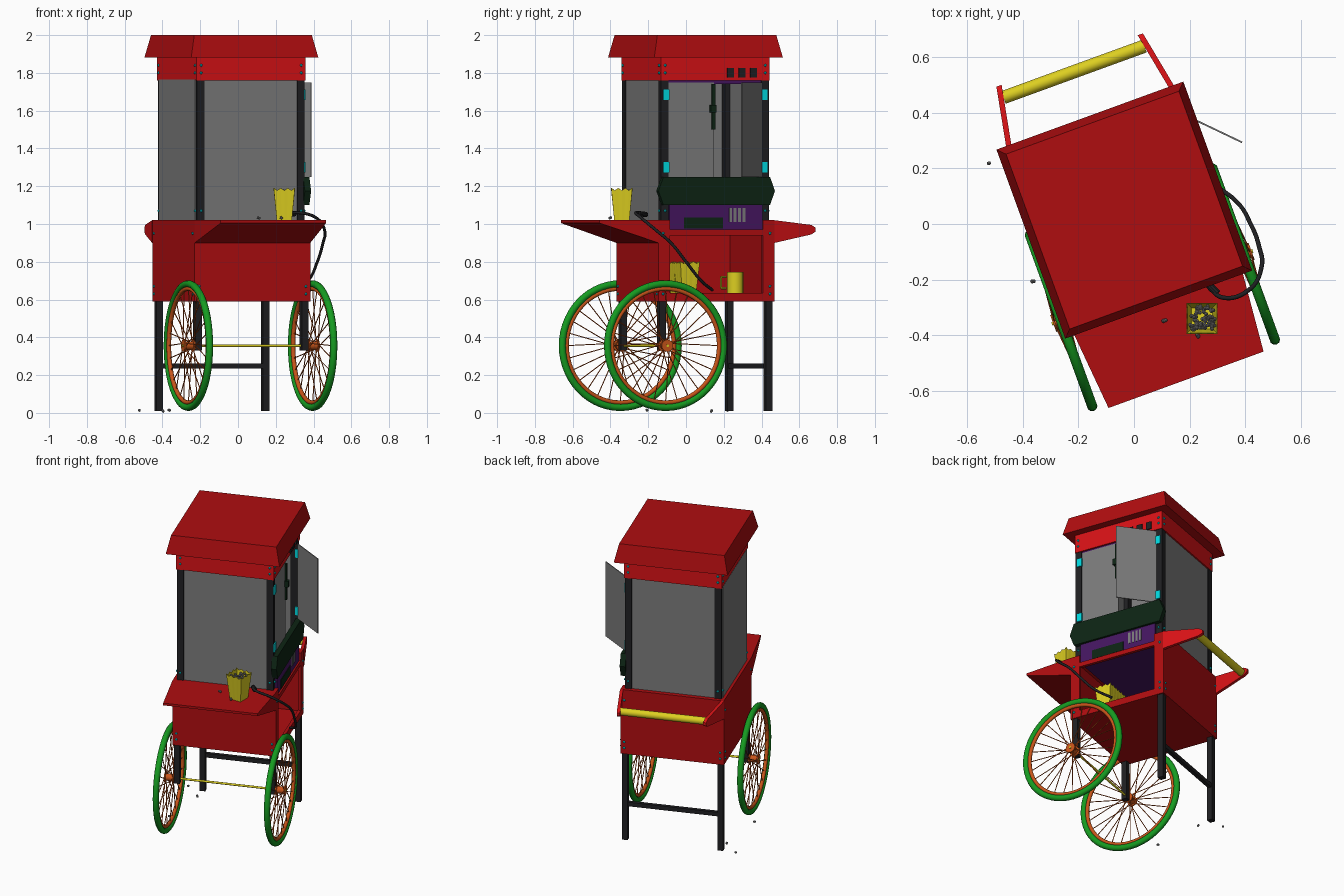
import bpy, bmesh, math, random
from mathutils import Matrix, Vector

random.seed(4)
cube = bpy.data.objects.get("Cube")
if cube:
    bpy.data.objects.remove(cube, do_unlink=True)

# The cart stands turned about the vertical axis
TURN = Matrix.Translation((-0.035, 0.05, 0)) @ Matrix.Rotation(math.radians(20), 4, 'Z')


def material(name, rgb):
    m = bpy.data.materials.new(name)
    m.use_nodes = True
    m.diffuse_color = (*rgb, 1)
    m.node_tree.nodes["Principled BSDF"].inputs["Base Color"].default_value = (*rgb, 1)
    return m


RED = material("deep red", (0.43, 0.004, 0.005))
BRIGHT = material("bright red", (0.68, 0.006, 0.008))
BLACK = material("black", (0.014, 0.014, 0.016))
GLASS = material("glass grey", (0.2, 0.2, 0.2))
YELLOW = material("yellow", (0.72, 0.62, 0.015))
GREEN = material("tyre green", (0.008, 0.33, 0.015))
ORANGE = material("orange", (0.58, 0.09, 0.01))
DARK = material("dark green", (0.004, 0.018, 0.007))
PURPLE = material("purple", (0.06, 0.008, 0.12))
CYAN = material("cyan", (0, 0.7, 0.75))


def make(name, mat, build, smooth=False, turned=True):
    bm = bmesh.new()
    build(bm)
    bmesh.ops.recalc_face_normals(bm, faces=bm.faces)
    me = bpy.data.meshes.new(name)
    bm.to_mesh(me)
    bm.free()
    me.materials.append(mat)
    if smooth:
        me.shade_smooth()
        me.set_sharp_from_angle(angle=math.radians(40))
    ob = bpy.data.objects.new(name, me)
    bpy.context.collection.objects.link(ob)
    if turned:
        ob.matrix_world = TURN
    return ob


def box(bm, x0, x1, y0, y1, z0, z1, inset=0):
    vs = bmesh.ops.create_cube(bm, size=1)["verts"]
    for v in vs:
        i = inset if v.co.z > 0 else 0
        v.co = (x1 - i if v.co.x > 0 else x0 + i, y1 - i if v.co.y > 0 else y0 + i,
                z1 if v.co.z > 0 else z0)


def boxes(name, mat, *rows):
    return make(name, mat, lambda bm: [box(bm, *r) for r in rows])


def rod(bm, a, b, r, n=8, r2=None):
    a, b = Vector(a), Vector(b)
    m = Matrix.Translation((a + b) / 2) @ (b - a).to_track_quat('Z', 'Y').to_matrix().to_4x4()
    bmesh.ops.create_cone(bm, cap_ends=True, segments=n, radius1=r, radius2=r2 or r,
                          depth=(b - a).length, matrix=m)


def loft(bm, a, b):
    # solid between two matching polygons
    a, b = [bm.verts.new(p) for p in a], [bm.verts.new(p) for p in b]
    bm.faces.new(a)
    bm.faces.new(b)
    for i in range(len(a)):
        j = (i + 1) % len(a)
        bm.faces.new((a[i], a[j], b[j], b[i]))


def ring(bm, x, y, z, major, minor):
    m = Matrix.Translation((x, y + major, z)) @ Matrix.Rotation(math.pi / 2, 4, 'X') \
        @ Matrix.Rotation(math.pi / 2, 4, 'X')
    bmesh.ops.create_circle(bm, segments=10, radius=minor, matrix=m)
    bmesh.ops.spin(bm, geom=bm.verts[:] + bm.edges[:], cent=(x, y, z), axis=(1, 0, 0),
                   angle=math.tau, steps=56)
    bmesh.ops.remove_doubles(bm, verts=bm.verts, dist=0.0005)


# Cabinet shell, open on the serving side
H = 0.326
boxes("cabinet", RED,
      (-H, H, -H, -H + 0.02, 0.59, 1.02), (-H, H, H - 0.02, H, 0.59, 1.02),
      (-H, -H + 0.02, -H, H, 0.59, 1.02), (-H, H, -H, H, 0.59, 0.61),
      (-H, H - 0.02, -H, H, 1.0, 1.02),
      (H - 0.02, H, -H, -0.262, 0.59, 1.02), (H - 0.02, H, 0.262, H, 0.59, 1.02),
      (H - 0.02, H, -H, H, 0.59, 0.635), (H - 0.02, H, -H, H, 0.94, 0.97))

# Front shelf wedge
make("front_shelf", RED, lambda bm: loft(
    bm, [(-H, -H, 1.02), (-H, -H, 0.9), (-0.297, -0.65, 1.005), (-0.297, -0.65, 1.02)],
    [(H, -H, 1.02), (H, -H, 0.9), (0.297, -0.65, 1.005), (0.297, -0.65, 1.02)]))

# Push handle
for side, s in (("left", 1), ("right", -1)):
    def arm(bm):
        prof = [(H, 1.02), (0.55, 0.995), (0.575, 0.98), (0.575, 0.96), (0.55, 0.945), (H, 0.9)]
        xs = [0.318 - (y - H) * 0.19 for y, z in prof]
        loft(bm, [(s * (x - 0.01), y, z) for x, (y, z) in zip(xs, prof)],
             [(s * (x + 0.01), y, z) for x, (y, z) in zip(xs, prof)])
    make("handle_arm_" + side, BRIGHT, arm)
make("handle_bar", YELLOW, lambda bm: rod(bm, (-0.27, 0.53, 0.97), (0.27, 0.53, 0.97), 0.024, 20), True)

# Legs, crossbar and corner posts
L = 0.018
boxes("legs", BLACK, *[(x - L, x + L, y - L, y + L, z, 0.6)
                       for x in (-0.3, 0.3) for y, z in ((-0.3, 0.33), (0.3, 0.01))])
boxes("leg_crossbar", BLACK, (-0.3, 0.3, 0.288, 0.312, 0.235, 0.262))
boxes("corner_posts", BLACK, *[(x - 0.021, x + 0.021, y - 0.021, y + 0.021, 1.02, 1.77)
                               for x in (-0.282, 0.282) for y in (-0.282, 0.282)])

# Glass walls and serving doors
boxes("glass_walls", GLASS, (-0.27, 0.27, -0.296, -0.29, 1.02, 1.765),
      (-0.27, 0.27, 0.29, 0.296, 1.02, 1.765), (-0.308, -0.303, -0.285, 0.285, 1.02, 1.765))
boxes("closed_door", GLASS, (0.294, 0.3, -0.262, -0.004, 1.25, 1.75))
boxes("closed_door_handle", DARK, (0.3, 0.312, -0.02, 0, 1.5, 1.74), (0.3, 0.325, -0.03, 0, 1.59, 1.63))
door = boxes("open_door", GLASS, (0, 0.006, -0.252, 0, 1.25, 1.75))
door.matrix_world = TURN @ Matrix.Translation((0.303, 0.262, 0)) @ Matrix.Rotation(math.radians(44.5), 4, 'Z')
boxes("door_hinges", CYAN, *[(0.29, 0.31, y - 0.017, y + 0.017, z - 0.028, z + 0.028)
                             for y in (-0.275, 0.275) for z in (1.3, 1.685)])

# Header band, switches and roof
boxes("header_band", BRIGHT, (-0.307, 0.307, -0.305, 0.305, 1.76, 1.885))
boxes("header_liner", PURPLE, (-0.285, 0.297, -0.26, 0.26, 1.742, 1.762))
boxes("switches", BLACK, *[(0.3, 0.314, y - 0.018, y + 0.018, 1.775, 1.825) for y in (0.085, 0.15, 0.215)])
boxes("roof", RED, (-0.358, 0.358, -0.362, 0.362, 1.882, 2.0, 0.027))

# Serving tray and machine base
tray = [(-0.3, 1.25), (0.3, 1.25), (0.328, 1.175), (0.3, 1.1), (-0.3, 1.1), (-0.328, 1.175)]
make("serving_tray", DARK, lambda bm: loft(bm, [(0.295, y, z) for y, z in tray],
                                           [(0.33, y, z) for y, z in tray]))
boxes("machine_base", PURPLE, (-0.26, 0.315, -0.262, 0.262, 0.97, 1.1))
boxes("machine_slot", DARK, (0.31, 0.319, -0.18, 0.04, 0.975, 1.035))
boxes("machine_vents", GLASS, *[(0.31, 0.318, y, y + 0.015, 1.01, 1.085) for y in (0.075, 0.1, 0.125, 0.15)])

# Rivets at the corners of the cabinet and the header
def rivets(bm):
    for half, heights in ((0.307, (1.8, 1.84, 1.07)), (H, (0.63, 0.67, 0.95))):
        for z in heights:
            for a in (-1, 1):
                for b in (-1, 1):
                    for p in ((a * half, b * (half - 0.025)), (a * (half - 0.025), b * half)):
                        bmesh.ops.create_icosphere(bm, subdivisions=1, radius=0.008,
                                                   matrix=Matrix.Translation((*p, z)))
make("rivets", CYAN, rivets)

# Spoked wheels and axle
WY, WZ = -0.296, 0.356
for side, x in (("left", 0.35), ("right", -0.35)):
    make("tyre_" + side, GREEN, lambda bm: ring(bm, x, WY, WZ, 0.327, 0.019), True)
    make("rim_" + side, ORANGE, lambda bm: ring(bm, x, WY, WZ, 0.302, 0.012), True)

    def spokes(bm):
        rod(bm, (x - 0.03, WY, WZ), (x + 0.03, WY, WZ), 0.022, 16)
        for i in range(28):
            a = math.tau * i / 28
            b = a + (0.5 if i % 4 < 2 else -0.5)
            flange = x + (0.024 if i % 2 else -0.024)
            rod(bm, (flange, WY + 0.025 * math.cos(b), WZ + 0.025 * math.sin(b)),
                (x, WY + 0.3 * math.cos(a), WZ + 0.3 * math.sin(a)), 0.0028, 5)
        for f in (-0.026, 0.026):
            rod(bm, (x + f - 0.004, WY, WZ), (x + f + 0.004, WY, WZ), 0.032, 16)
    make("spokes_" + side, ORANGE, spokes, True)
make("axle", YELLOW, lambda bm: rod(bm, (-0.385, WY, WZ), (0.385, WY, WZ), 0.007, 10), True)


# Snack bags with wavy rims
def bag(name, x, y, z, w0, w1, h, turned):
    def build(bm):
        rows = []
        for w, top in ((w0, 0), (w1, 1)):
            row = []
            for k in range(4):
                for j in range(6):
                    p = Matrix.Rotation(k * math.pi / 2, 2) @ Vector((j / 3 - 1, -1)) * (w / 2)
                    dip = 0.012 * (j % 2) * top
                    row.append(bm.verts.new((x + p.x, y + p.y, z + top * h - dip)))
            rows.append(row)
        bm.faces.new(rows[0])
        for i in range(24):
            j = (i + 1) % 24
            bm.faces.new((rows[0][i], rows[0][j], rows[1][j], rows[1][i]))
    ob = make(name, YELLOW, build, turned=turned)
    ob.modifiers.new("wall", 'SOLIDIFY').thickness = 0.003


bag("shelf_bag", 0.245, -0.34, 1.02, 0.08, 0.112, 0.17, False)
for i in range(3):
    bag("stored_bag_" + str(i + 1), 0.02 + 0.1 * i, -0.13, 0.612, 0.075, 0.11, 0.19, True)

# Measuring cup in the cabinet
def cup(bm):
    rod(bm, (0.12, 0.18, 0.612), (0.12, 0.18, 0.745), 0.043, 20)
    for a, b in (((0.12, 0.13, 0.72), (0.12, 0.1, 0.72)), ((0.12, 0.1, 0.72), (0.12, 0.1, 0.66)),
                 ((0.12, 0.1, 0.66), (0.12, 0.13, 0.66))):
        rod(bm, a, b, 0.006)
make("measuring_cup", YELLOW, cup, True)


# Popped kernels in the bag and scattered around
def kernels(bm):
    spots = [(0.245 + random.uniform(-0.042, 0.042), -0.34 + random.uniform(-0.042, 0.042),
              random.uniform(1.15, 1.172)) for _ in range(45)]
    spots += [(0.11, -0.35, 1.03), (0.23, -0.4, 1.03), (-0.52, 0.215, 0.012),
              (-0.365, -0.21, 0.012), (-0.4, 0.135, 0.012)]
    for p in spots:
        for _ in range(2):
            q = Vector(p) + Vector([random.uniform(-0.005, 0.005) for _ in range(3)])
            q.z = max(q.z, 0.008)
            bmesh.ops.create_icosphere(bm, subdivisions=1, radius=0.008, matrix=Matrix.Translation(q))
make("popped_kernels", GLASS, kernels, turned=False)

# Power cord and plug
cord = bpy.data.curves.new("power_cord", 'CURVE')
cord.dimensions = '3D'
cord.bevel_depth = 0.008
cord.bevel_resolution = 2
path = [(0.27, -0.23, 1.055), (0.32, -0.265, 1.06), (0.41, -0.24, 1.035), (0.46, -0.15, 0.96),
        (0.45, -0.08, 0.9), (0.42, 0, 0.8), (0.37, 0.08, 0.7), (0.29, 0.14, 0.65)]
line = cord.splines.new('BEZIER')
line.bezier_points.add(len(path) - 1)
for point, co in zip(line.bezier_points, path):
    point.co = co
    point.handle_left_type = point.handle_right_type = 'AUTO'
cord.materials.append(BLACK)
bpy.context.collection.objects.link(bpy.data.objects.new("power_cord", cord))
make("plug", BLACK, lambda bm: rod(bm, (0.3, -0.25, 1.055), (0.26, -0.21, 1.05), 0.014, 10), turned=False)
